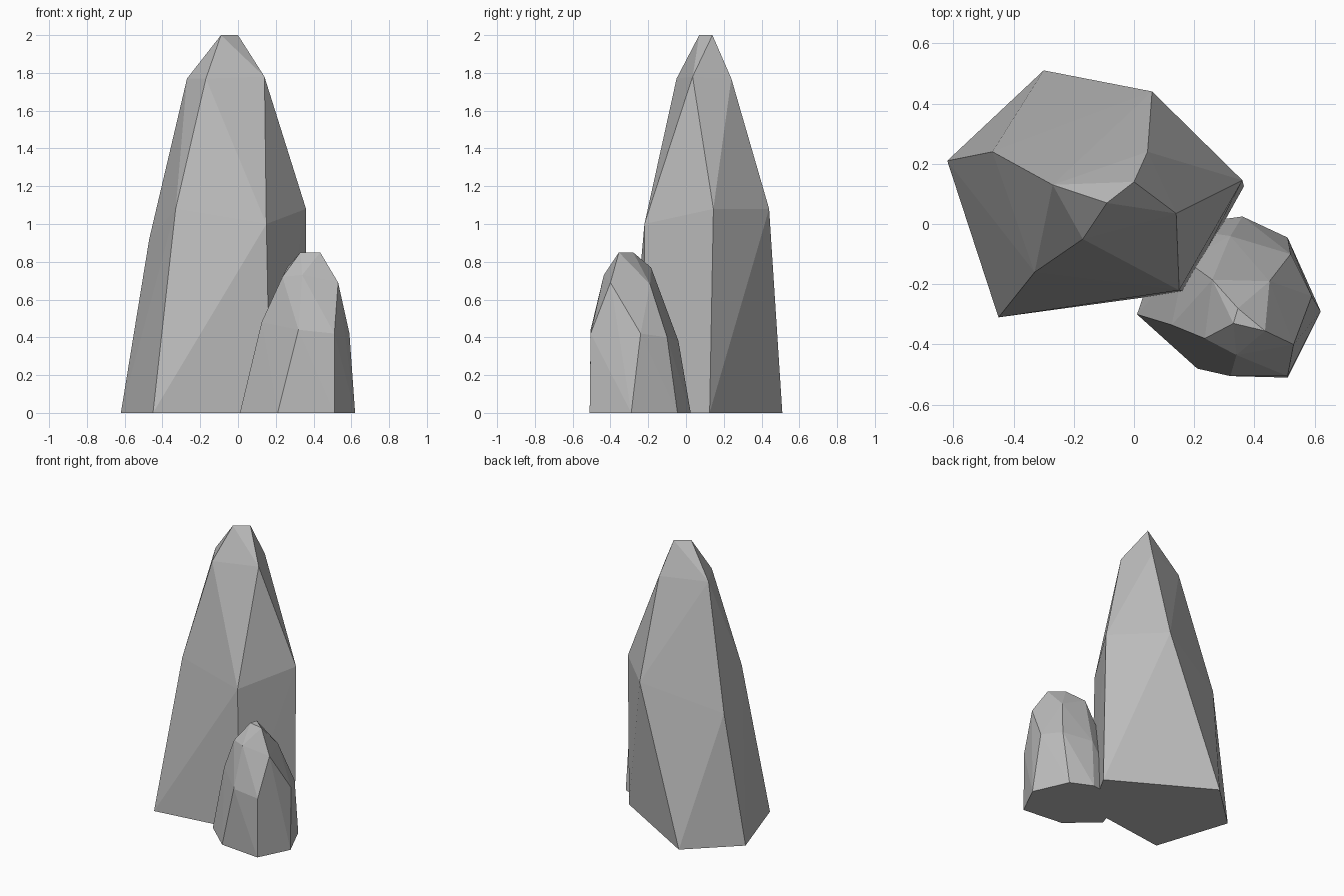
import bpy
import bmesh

cube = bpy.data.objects.get("Cube")
if cube:
    bpy.data.objects.remove(cube, do_unlink=True)

# Single stone colour
stone = bpy.data.materials.new("grey_stone")
stone.use_nodes = True
colour = (0.5, 0.5, 0.5, 1)
stone.diffuse_color = colour
bsdf = stone.node_tree.nodes["Principled BSDF"]
bsdf.inputs["Base Color"].default_value = colour
bsdf.inputs["Roughness"].default_value = 0.9


def faceted_rock(name, corners):
    """Wrap flat facets around a set of corner points."""
    bm = bmesh.new()
    for corner in corners:
        bm.verts.new(corner)
    result = bmesh.ops.convex_hull(bm, input=bm.verts[:])
    unused = {g for g in result["geom_interior"] + result["geom_unused"]
              if isinstance(g, bmesh.types.BMVert)}
    bmesh.ops.delete(bm, geom=list(unused), context='VERTS')
    bmesh.ops.recalc_face_normals(bm, faces=bm.faces[:])
    mesh = bpy.data.meshes.new(name)
    bm.to_mesh(mesh)
    bm.free()
    mesh.materials.append(stone)
    rock = bpy.data.objects.new(name, mesh)
    bpy.context.collection.objects.link(rock)
    return rock


# Tall rock: base, waist, shoulder and ridge corners
tall_base = [(-.62, .21, 0), (-.45, -.31, 0), (.17, -.225, 0),
             (.365, .125, 0), (-.3, .51, 0)]
tall_waist = [(-.47, .24, .92), (-.33, -.16, 1.08), (.15, -.22, 1),
              (.36, .145, 1.08), (.06, .44, 1.08)]
tall_shoulder = [(-.27, .13, 1.77), (-.17, -.05, 1.77),
                 (.14, .035, 1.78), (.045, .24, 1.77)]
tall_ridge = [(-.09, .07, 2), (0, .14, 2)]
faceted_rock("tall_rock", tall_base + tall_waist + tall_shoulder + tall_ridge)

# Small rock leaning on the front corner
small_base = [(.01, -.3, 0), (.21, -.48, 0), (.51, -.51, 0), (.62, -.29, 0),
              (.51, -.045, 0), (.36, .025, 0), (.11, -.01, 0)]
small_waist = [(.125, -.335, .48), (.32, -.505, .44), (.51, -.505, .42),
               (.59, -.24, .42), (.52, -.1, .4), (.32, -.04, .38),
               (.17, -.12, .48)]
small_shoulder = [(.235, -.38, .72), (.34, -.435, .73), (.53, -.4, .69),
                  (.45, -.19, .68), (.26, -.185, .77)]
small_top = [(.33, -.33, .85), (.345, -.28, .85), (.435, -.355, .85)]
faceted_rock("small_rock", small_base + small_waist + small_shoulder + small_top)
